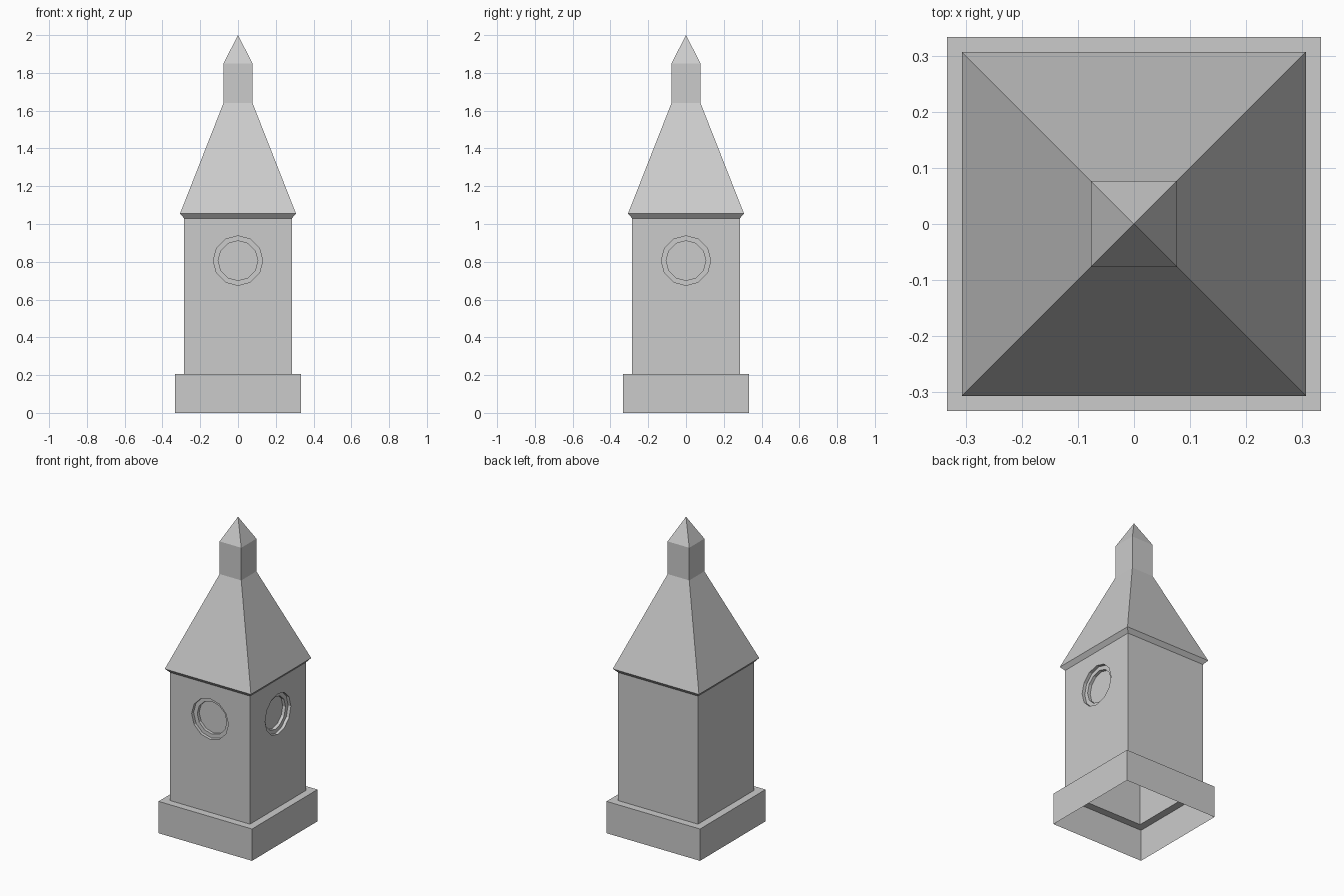
import bpy
import bmesh
from math import cos, sin, tau
from mathutils import Vector

cube = bpy.data.objects.get("Cube")
if cube:
    bpy.data.objects.remove(cube)

# Single stone colour
stone = bpy.data.materials.new("plain grey stone")
stone.use_nodes = True
GREY = (0.6, 0.6, 0.6, 1)
stone.diffuse_color = GREY
stone.node_tree.nodes["Principled BSDF"].inputs["Base Color"].default_value = GREY


def square_loft(bm, profile):
    """Stack square rings of (half width, height); zero width makes a point."""
    previous = None
    for half, z in profile:
        if half:
            ring = [bm.verts.new((sx * half, sy * half, z))
                    for sx, sy in ((-1, -1), (1, -1), (1, 1), (-1, 1))]
        else:
            ring = [bm.verts.new((0, 0, z))] * 4
        if previous:
            for i in range(4):
                j = (i + 1) % 4
                corners = [previous[i], previous[j], ring[j], ring[i]]
                bm.faces.new(list(dict.fromkeys(corners)))
        previous = ring


def finish(bm, name):
    bmesh.ops.recalc_face_normals(bm, faces=bm.faces)
    mesh = bpy.data.meshes.new(name)
    bm.to_mesh(mesh)
    bm.free()
    mesh.materials.append(stone)
    obj = bpy.data.objects.new(name, mesh)
    bpy.context.collection.objects.link(obj)


def round_recess(bm, normal, steps, height, sides=12):
    """Cut a stepped round niche into the wall that faces along normal."""
    wall = next(f for f in bm.faces if f.normal.dot(normal) > 0.99)
    across = Vector((0, 0, 1)).cross(normal)
    centre = wall.calc_center_median()
    centre.z = height
    rings = []
    for radius, depth in steps:
        rings.append([bm.verts.new(centre - normal * depth
                                   + across * radius * cos(tau * i / sides)
                                   + Vector((0, 0, radius * sin(tau * i / sides))))
                      for i in range(sides)])
    border = list(wall.edges)
    bmesh.ops.delete(bm, geom=[wall], context="FACES_ONLY")
    rim = [bm.edges.new((rings[0][i - 1], rings[0][i])) for i in range(sides)]
    bmesh.ops.triangle_fill(bm, edges=border + rim, normal=normal, use_beauty=True)
    for outer, inner in zip(rings, rings[1:]):
        for i in range(sides):
            bm.faces.new((outer[i - 1], outer[i], inner[i], inner[i - 1]))
    bm.faces.new(rings[-1])


# Plinth: open underneath, with a ledge around the shaft
bm = bmesh.new()
square_loft(bm, [(0.333, 0), (0.333, 0.205), (0.285, 0.205)])
finish(bm, "plinth")

# Hollow shaft with round niches on the front and left walls
bm = bmesh.new()
square_loft(bm, [(0.285, 0.205), (0.285, 1.03)])
bm.normal_update()
for direction in ((0, -1, 0), (1, 0, 0)):
    round_recess(bm, Vector(direction),
                 [(0.131, 0), (0.131, 0.02), (0.105, 0.02), (0.105, 0.04)], 0.806)
finish(bm, "shaft")

# Roof with a bevelled eave
bm = bmesh.new()
square_loft(bm, [(0.285, 1.03), (0.307, 1.055), (0.077, 1.64)])
finish(bm, "roof")

# Turret and its pointed cap
bm = bmesh.new()
square_loft(bm, [(0.077, 1.64), (0.077, 1.85), (0, 2)])
finish(bm, "turret")
